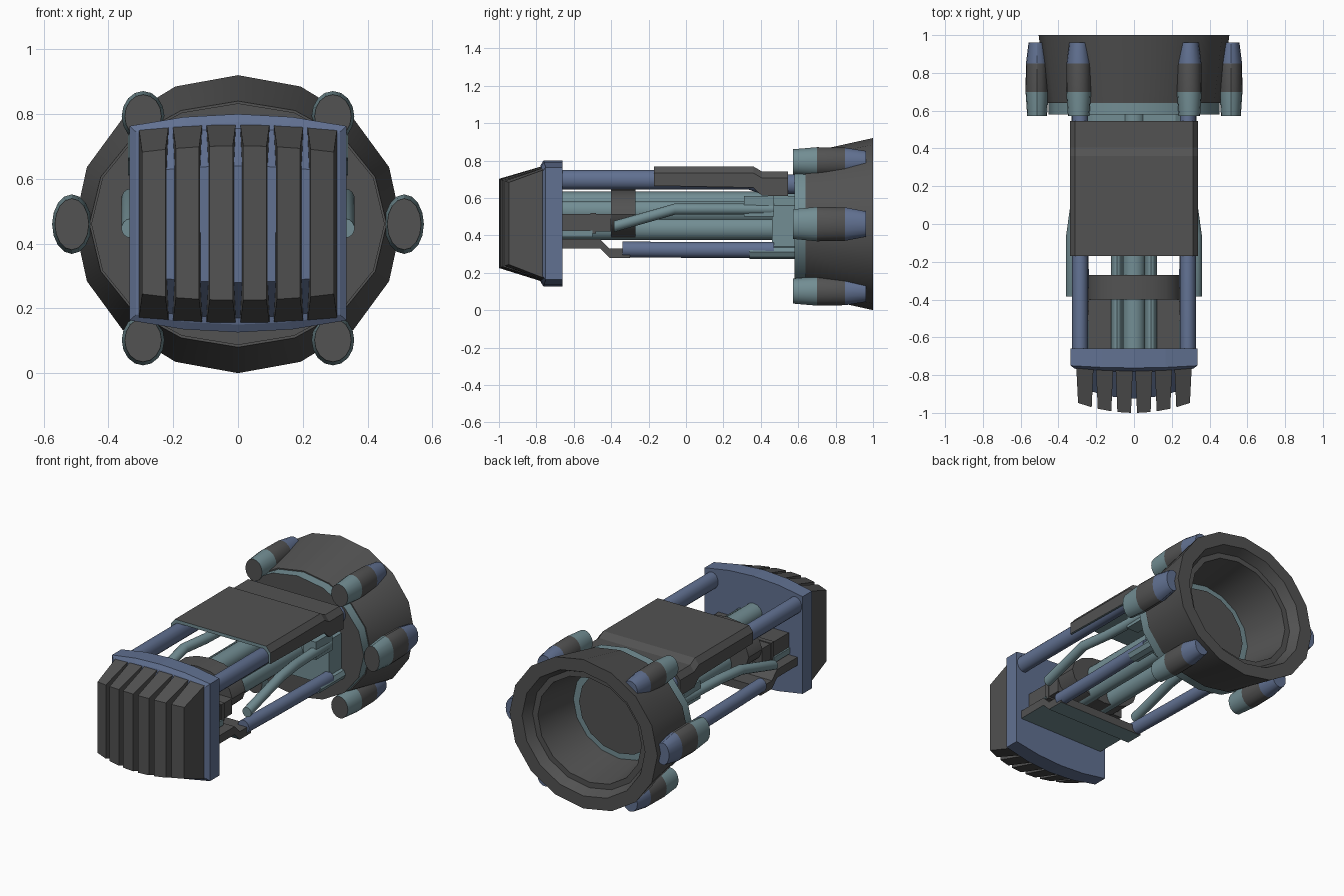
import bpy, bmesh, math

if "Cube" in bpy.data.objects:
    bpy.data.objects.remove(bpy.data.objects["Cube"])

GRAY, TEAL, BLUE = 0, 1, 2
MATS = []
for n, c in (("dark gray", (.085, .085, .085)), ("gray teal", (.17, .27, .295)), ("steel blue", (.12, .165, .285))):
    m = bpy.data.materials.new(n)
    m.diffuse_color = (*c, 1)
    m.use_nodes = True
    m.node_tree.nodes["Principled BSDF"].inputs["Base Color"].default_value = m.diffuse_color
    MATS.append(m)
CZ = .46  # height of the main axis


def loft(name, rings, mat=GRAY, rule=None, loop=False, smooth=False):
    """Skin a list of equal-length point rings, capped unless looped."""
    bm = bmesh.new()
    vs = [[bm.verts.new(p) for p in r] for r in rings]
    n, k = len(vs[0]), len(vs)
    for i in range(k if loop else k - 1):
        a, b = vs[i], vs[(i + 1) % k]
        for j in range(n):
            bm.faces.new((a[j], a[(j + 1) % n], b[(j + 1) % n], b[j]))
    if not loop:
        bm.faces.new(vs[0])
        bm.faces.new(vs[-1])
    bmesh.ops.recalc_face_normals(bm, faces=bm.faces)
    for f in bm.faces:
        f.material_index = rule(f) if rule else mat
    me = bpy.data.meshes.new(name)
    bm.to_mesh(me)
    bm.free()
    ob = bpy.data.objects.new(name, me)
    bpy.context.collection.objects.link(ob)
    for m in MATS:
        me.materials.append(m)
    if smooth:
        bpy.ops.object.select_all(action='DESELECT')
        ob.select_set(True)
        bpy.context.view_layer.objects.active = ob
        bpy.ops.object.shade_smooth_by_angle(angle=math.radians(31))
    return ob


def oval(x, y, z, rx, rz, n=14):
    return [(x + rx * math.sin(2 * math.pi * i / n), y, z + rz * math.cos(2 * math.pi * i / n)) for i in range(n)]


def tube(name, pts, rx, rz, mat, n=14):
    return loft(name, [oval(x, y, z, rx, rz, n) for x, y, z in pts], mat, smooth=True)


def box(name, x0, x1, y0, y1, z0, z1, mat):
    return loft(name, [[(x0, y, z0), (x1, y, z0), (x1, y, z1), (x0, y, z1)] for y in (y0, y1)], mat)


# rear engine ring with stepped bore: y, x radius, z radius
profile = [(.64, .459, .38), (1, .505, .46), (1, .42, .383), (.94, .39, .355),
           (.94, .354, .322), (.64, .313, .285)]
loft("rear_ring", [oval(0, y, CZ, rx, rz, 16) for y, rx, rz in profile], loop=True, smooth=True)
loft("front_drum", [oval(0, y, CZ, .453, .373, 16) for y in (.58, .65)],
     rule=lambda f: GRAY if f.normal.y < -.9 else TEAL, smooth=True)
loft("bore_floor", [oval(0, y, CZ, .27, .25, 16) for y in (.64, .658)])


# six pods around the ring
def pod_rule(f):
    y = f.calc_center_median().y
    if f.normal.y < -.9:
        return GRAY
    return TEAL if y < .7 else GRAY if y < .85 else BLUE


for s in (-1, 1):
    for x, z, rx, rz in ((.513, CZ, .061, .092), (.293, .793, .066, .078), (.293, .102, .066, .078)):
        rings = [oval(s * x, y, z, rx * k, rz * k, 16) for y, k in ((.572, .86), (.70, 1), (.85, .97), (.962, .74))]
        loft("pod", rings, rule=pod_rule, smooth=True)


# front head: arched plate running into a tapered core
def outline(w, top, bot, y, bow, arch):
    xs = (-1, -.5, 0, .5, 1)
    up = [(w * t, y - bow * (1 - t * t), top - arch * t * t) for t in xs]
    dn = [(w * t, y - bow * (1 - t * t), bot + arch * t * t) for t in reversed(xs)]
    return up + dn


loft("head_plate", [outline(.335, .80, .126, -.66, 0, .037), outline(.335, .80, .126, -.75, .012, .037),
                    outline(.315, .775, .15, -.765, .012, .03), outline(.295, .755, .17, -.77, .012, .025),
                    outline(.265, .64, .28, -.875, .05, .015)], BLUE)

# six grille fins, shaped to the bowed front
for i in range(6):
    c = (i - 2.5) * .104
    base, tip = [], []
    for ring, hw, top, bot, yf in ((base, .046, .775, .147, lambda x: -.75),
                                   (tip, .036, .702, .225, lambda x: -1 + .6 * x * x)):
        for sx, up in ((-1, 1), (1, 1), (1, 0), (-1, 0)):
            x = c + sx * hw
            d = .22 * x * x
            ring.append((x, yf(x), top - d if up else bot + d))
    loft("grille_fin", [base, tip])


# top hood: a bent sheet with turned-down sides and teal underside
def hood_section(y, top, bot):
    half = [(.312, top), (.34, top - .035), (.34, bot), (.328, bot), (.328, top - .05), (.30, top - .02)]
    return [(x, y, z) for x, z in half] + [(-x, y, z) for x, z in reversed(half)]


loft("top_hood", [hood_section(-.17, .768, .665), hood_section(.36, .768, .655),
                  hood_section(.405, .742, .612), hood_section(.545, .742, .61)],
     rule=lambda f: TEAL if f.normal.z < -.6 or (f.normal.y < -.9) else GRAY)

# lower plate behind the head, stepping down
loft("lower_plate", [[(-.3, y, z), (.3, y, z), (.3, y, z + .05), (-.3, y, z + .05)]
                     for y, z in ((-.66, .33), (-.46, .33), (-.41, .28), (-.30, .28))],
     rule=lambda f: TEAL if f.normal.z < -.5 else GRAY)

# central barrel bundle and its clamp
tube("barrel_top", [(0, -.66, .575), (0, .6, .575)], .06, .058, TEAL)
for s in (-1, 1):
    tube("barrel_side", [(s * .072, -.66, .435), (s * .072, .6, .435)], .05, .06, TEAL)
    tube("barrel_upper_side", [(s * .09, -.66, .53), (s * .09, .6, .53)], .032, .05, TEAL)
loft("barrel_clamp", [oval(0, y, .512, .24, .138, 16) for y in (-.40, -.27)], smooth=True)
box("breech_block", -.24, .24, -.66, -.40, .42, .515, GRAY)
box("breech_ridge", -.245, .245, -.51, -.48, .41, .52, GRAY)

# rear collar joining the bundle to the drum
loft("rear_collar", [[(.22, y, .61), (.30, y, .56), (.30, y, .33), (.22, y, .28),
                      (-.22, y, .28), (-.30, y, .33), (-.30, y, .56), (-.22, y, .61)]
                     for y in (.46, .60)], TEAL)

# mirrored side tubes, sockets and brackets
for s in (-1, 1):
    tube("upper_rail", [(s * .285, -.67, .698), (s * .285, .33, .698), (s * .285, .40, .674), (s * .285, .62, .674)],
         .043, .052, BLUE)
    tube("lower_rail", [(s * .275, -.34, .325), (s * .28, -.02, .322), (s * .29, .47, .322)], .038, .042, BLUE)
    tube("lower_rail_socket", [(s * .285, .34, .31), (s * .285, .58, .31)], .045, .036, TEAL, 8)
    tube("side_pipe", [(s * .33, -.385, .447), (s * .33, -.06, .54), (s * .305, .12, .54), (s * .29, .47, .54)],
         .03, .03, TEAL)
    box("pipe_socket", min(s * .23, s * .315), max(s * .23, s * .315), .31, .47, .50, .61, TEAL)
    box("breech_bracket", min(s * .225, s * .25), max(s * .225, s * .25), -.66, -.50, .39, .425, TEAL)
